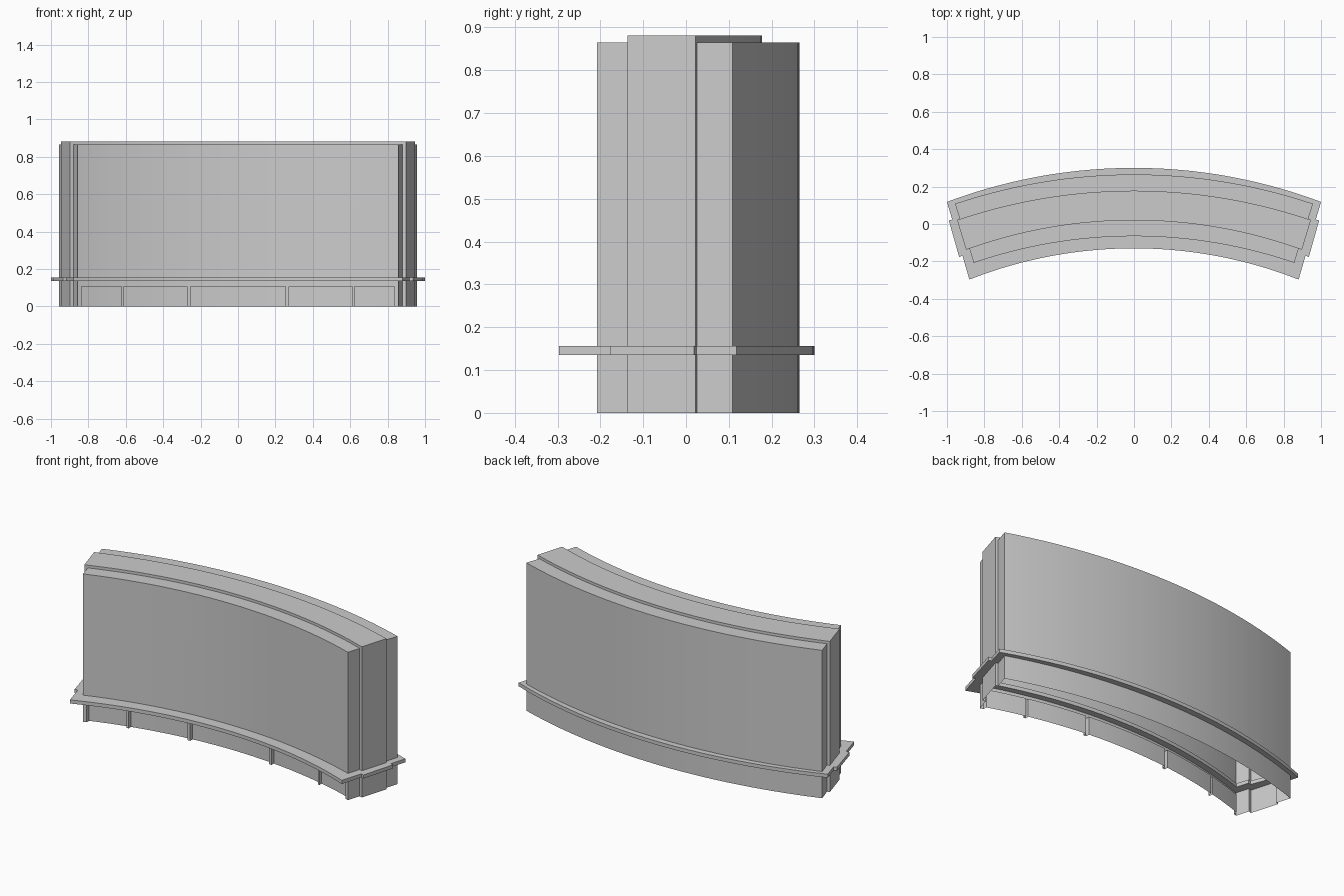
import bpy, bmesh, math

if "Cube" in bpy.data.objects:
    bpy.data.objects.remove(bpy.data.objects["Cube"])

# Panel bounds along the front, as x values (right half mirrored)
FRONT_X = 0.857
PANELS = [(-0.838, -0.624), (-0.612, -0.272), (-0.255, 0.255), (0.272, 0.612), (0.624, 0.838)]

# Shared sampling so every arc lines up with the panel edges
T = [-1.0]
for a, b in PANELS:
    n = max(4, round((b - a) / 0.06))
    T += [(a + (b - a) * i / n) / FRONT_X for i in range(n + 1)]
T.append(1.0)


def arc(xe, ye, ym):
    """Circular arc through (-xe,ye), (0,ym), (xe,ye)."""
    s = ym - ye
    r = (xe * xe + s * s) / (2 * s)
    return [(t * xe, ym - r + math.sqrt(r * r - (t * xe) ** 2)) for t in T]


def capped(pts, x, y):
    return [(-x, y)] + pts + [(x, y)]


def strip(bm, a, za, b, zb):
    """Row of quads between two equally long lines of points."""
    va = [bm.verts.new((*p, za)) for p in a]
    vb = [bm.verts.new((*p, zb)) for p in b]
    for i in range(len(a) - 1):
        bm.faces.new((va[i], va[i + 1], vb[i + 1], vb[i]))


def wall(bm, pts, z0, z1):
    strip(bm, pts, z0, pts, z1)


def finish(bm, name):
    bmesh.ops.remove_doubles(bm, verts=bm.verts, dist=0.0005)
    bmesh.ops.recalc_face_normals(bm, faces=bm.faces)
    me = bpy.data.meshes.new(name)
    bm.to_mesh(me)
    bm.free()
    ob = bpy.data.objects.new(name, me)
    bpy.context.collection.objects.link(ob)
    bpy.ops.object.select_all(action='DESELECT')
    ob.select_set(True)
    bpy.context.view_layer.objects.active = ob
    bpy.ops.object.shade_smooth_by_angle(angle=math.radians(25))
    return ob


LOW, HIGH, PANEL_TOP, INSET = 0.865, 0.881, 0.106, 0.022

# Curved hollow wall: lower front slab, taller core, lower back slab
front = arc(FRONT_X, -0.208, -0.065)
core_front = arc(0.88, -0.132, 0.02)
core_back = arc(0.931, 0.026, 0.178)
back = arc(0.957, 0.108, 0.265)
bm = bmesh.new()
wall(bm, front, PANEL_TOP, LOW)
strip(bm, front, LOW, core_front, LOW)
wall(bm, core_front, LOW, HIGH)
strip(bm, capped(core_front, 0.898, -0.137), HIGH, capped(core_back, 0.946, 0.022), HIGH)
wall(bm, core_back, LOW, HIGH)
strip(bm, core_back, LOW, back, LOW)
wall(bm, back, 0, LOW)

# Stepped ends of the wall
ends = [((FRONT_X, -0.208), (0.88, -0.132), LOW), ((0.88, -0.132), (0.898, -0.137), HIGH),
        ((0.898, -0.137), (0.946, 0.022), HIGH), ((0.946, 0.022), (0.931, 0.026), HIGH),
        ((0.931, 0.026), (0.957, 0.108), LOW)]
for s in (-1, 1):
    for p, q, top in ends:
        line = [(s * p[0], p[1]), (s * q[0], q[1])]
        levels = [0, LOW] if top == LOW else [0, LOW, HIGH]
        for z0, z1 in zip(levels, levels[1:]):
            wall(bm, line, z0, z1)

# Recessed panels between thin ribs along the front foot
last = 0
for a, b in PANELS:
    i = min(range(len(T)), key=lambda k: abs(T[k] * FRONT_X - a))
    j = min(range(len(T)), key=lambda k: abs(T[k] * FRONT_X - b))
    wall(bm, front[last:i + 1], 0, PANEL_TOP)
    seg = front[i:j + 1]
    deep = [(x, y + INSET) for x, y in seg]
    wall(bm, deep, 0, PANEL_TOP)
    strip(bm, seg, PANEL_TOP, deep, PANEL_TOP)
    for k in (0, -1):
        wall(bm, [seg[k], deep[k]], 0, PANEL_TOP)
    last = j
wall(bm, front[last:], 0, PANEL_TOP)
finish(bm, "curved_wall")


# Projecting flange: a stepped ring around the wall, reaching slightly inside
def ring(front_arc, back_arc, steps):
    right = list(steps)
    left = [(-x, y) for x, y in reversed(steps)]
    loop = front_arc + right + back_arc[::-1] + left
    return loop + loop[:1]


outer = ring(arc(0.88, -0.297, -0.13), arc(1.0, 0.118, 0.30),
             [(0.917, -0.17), (0.935, -0.176), (0.99, 0.019), (0.972, 0.024)])
inner = ring(arc(0.82, -0.16, -0.028), arc(0.92, 0.082, 0.23),
             [(0.842, -0.09), (0.858, -0.094), (0.9, 0.012), (0.895, 0.016)])
bm = bmesh.new()
Z0, Z1 = 0.135, 0.156
wall(bm, outer, Z0, Z1)
wall(bm, inner, Z0, Z1)
strip(bm, outer, Z0, inner, Z0)
strip(bm, outer, Z1, inner, Z1)
finish(bm, "base_flange")
